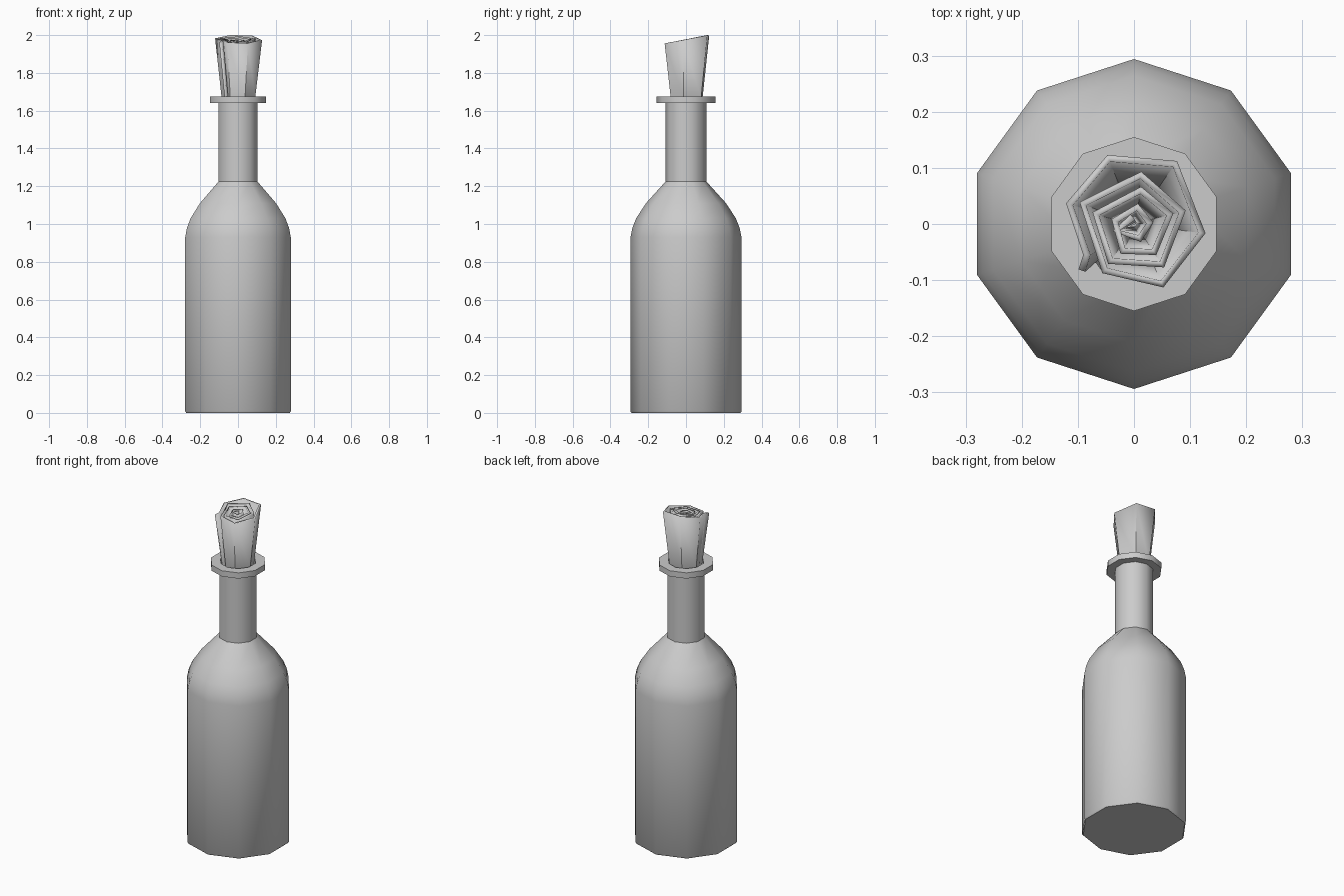
import bpy, math

if "Cube" in bpy.data.objects:
    bpy.data.objects.remove(bpy.data.objects["Cube"])

SIDES = 10


def make_mesh(name, verts, faces, angle):
    mesh = bpy.data.meshes.new(name)
    mesh.from_pydata(verts, [], faces)
    mesh.update()
    obj = bpy.data.objects.new(name, mesh)
    bpy.context.collection.objects.link(obj)
    bpy.ops.object.select_all(action='DESELECT')
    obj.select_set(True)
    bpy.context.view_layer.objects.active = obj
    bpy.ops.object.shade_smooth_by_angle(angle=math.radians(angle))
    return obj


def lathe(name, profile):
    verts, faces = [], []
    for r, z in profile:
        for i in range(SIDES):
            a = math.pi / 2 + 2 * math.pi * i / SIDES
            verts.append((r * math.cos(a), r * math.sin(a), z))
    for k in range(len(profile) - 1):
        for i in range(SIDES):
            j = (i + 1) % SIDES
            a, b = k * SIDES, (k + 1) * SIDES
            faces.append((a + i, a + j, b + j, b + i))
    # closed base and closed bottom of the neck hole
    faces.append(tuple(reversed(range(SIDES))))
    last = (len(profile) - 1) * SIDES
    faces.append(tuple(range(last, last + SIDES)))
    return make_mesh(name, verts, faces, 40)


# Bottle body, shoulder, neck, lip and neck hole
lathe("bottle", [
    (0.288, 0), (0.294, 0.008), (0.294, 0.93), (0.284, 0.98), (0.264, 1.03),
    (0.212, 1.11), (0.108, 1.225), (0.108, 1.64), (0.155, 1.64),
    (0.155, 1.675), (0.10, 1.675), (0.095, 1.25)])

# Rolled cloth stopper: a spiral flaring upwards with a slanted top
spiral = [
    (-0.093, -0.083), (-0.084, -0.055), (-0.115, 0.035), (-0.045, 0.117),
    (0.073, 0.107), (0.121, -0.016), (0.05, -0.107), (-0.052, -0.083),
    (-0.091, 0.036), (0.012, 0.087), (0.086, 0.022), (0.05, -0.072),
    (-0.042, -0.066), (-0.068, 0.018), (0.012, 0.06), (0.064, 0.017),
    (0.036, -0.05), (-0.02, -0.048), (-0.034, 0.006), (0.006, 0.03),
    (0.028, 0.002), (0.01, -0.026), (-0.032, -0.012), (-0.002, 0.012)]
n = len(spiral)
verts, faces = [], []
for scale, level in ((0.42, 1.36), (0.7, 1.67), (1.0, None)):
    for x, y in spiral:
        z = level if level else 1.977 + 0.19 * y - 0.1 * max(0, 0.08 - math.hypot(x, y))
        verts.append((x * scale, y * scale, z))
for k in range(2):
    for i in range(n - 1):
        a = k * n + i
        faces.append((a, a + 1, a + n + 1, a + n))
cloth = make_mesh("rolled_cloth", verts, faces, 30)
solid = cloth.modifiers.new("thickness", 'SOLIDIFY')
solid.thickness = 0.013
solid.offset = 0
